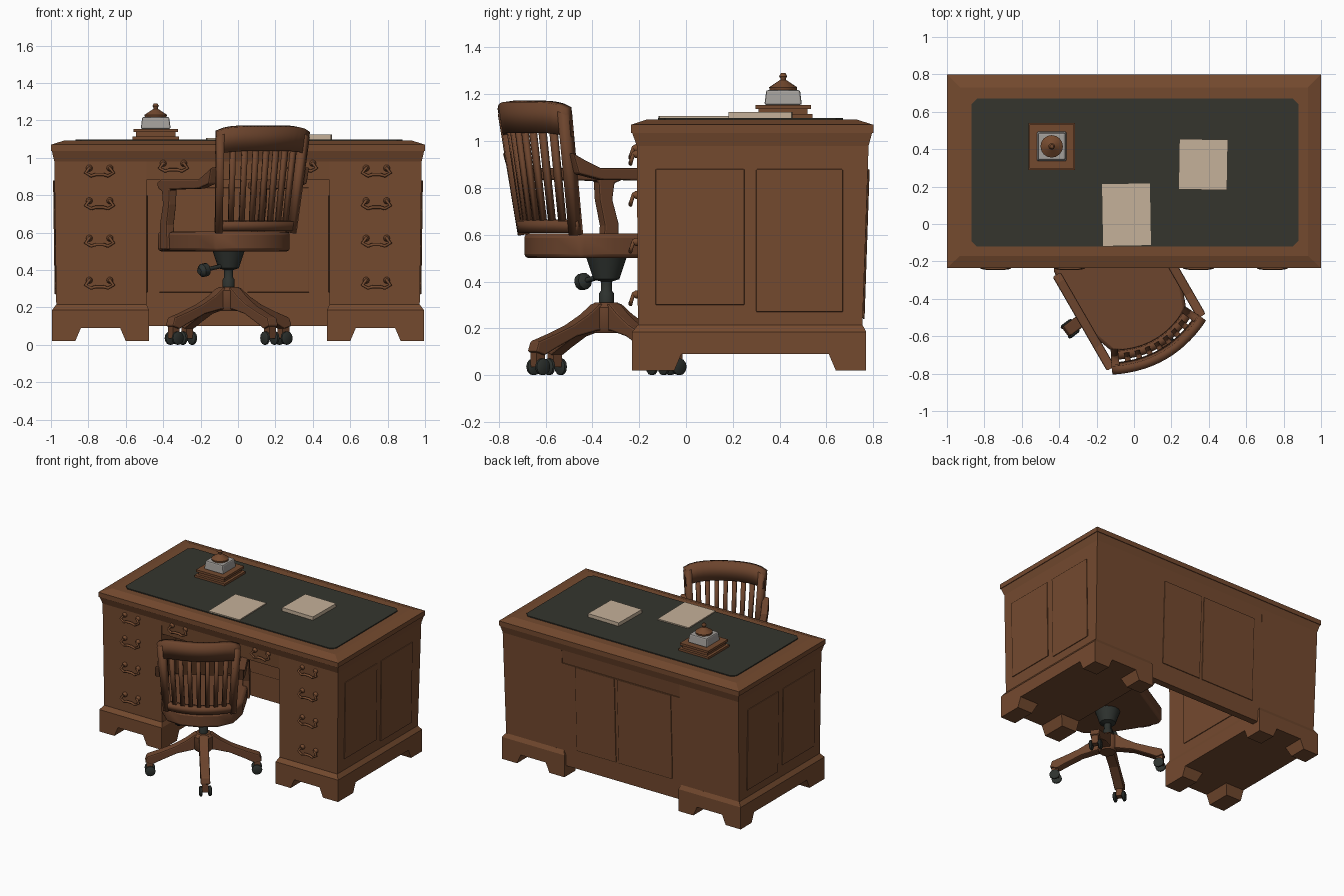
import bpy, bmesh
from math import pi, sin, cos, radians
from mathutils import Matrix, Vector

cube = bpy.data.objects.get("Cube")
if cube:
    bpy.data.objects.remove(cube, do_unlink=True)


def material(name, *rgb):
    m = bpy.data.materials.new(name)
    m.use_nodes = True
    m.diffuse_color = (*rgb, 1)
    m.node_tree.nodes["Principled BSDF"].inputs["Base Color"].default_value = (*rgb, 1)
    return m


WOOD = material("desk wood", .175, .068, .028)
CHAIR = material("chair wood", .15, .058, .026)
LEATHER = material("dark green leather", .035, .036, .027)
PAPER = material("cream paper", .56, .44, .32)
METAL = material("dark metal", .027, .032, .028)
GLASS = material("grey glass", .37, .35, .33)
ID = Matrix.Identity(4)


def finish(name, bm, mat, matrix=ID, bevel=0, smooth=False):
    bmesh.ops.recalc_face_normals(bm, faces=bm.faces)
    mesh = bpy.data.meshes.new(name)
    bm.to_mesh(mesh)
    bm.free()
    mesh.materials.append(mat)
    ob = bpy.data.objects.new(name, mesh)
    bpy.context.collection.objects.link(ob)
    ob.matrix_world = matrix
    if bevel:
        mod = ob.modifiers.new("bevel", "BEVEL")
        mod.width, mod.segments = bevel, 2
    if smooth:
        bpy.ops.object.select_all(action="DESELECT")
        ob.select_set(True)
        bpy.context.view_layer.objects.active = ob
        bpy.ops.object.shade_smooth_by_angle(angle=radians(40))
    return ob


def prism(name, base, z0, top, z1, mat=WOOD, **kw):
    """Tapered box between two rectangles (x0, x1, y0, y1)."""
    bm = bmesh.new()
    rings = []
    for (x0, x1, y0, y1), z in ((base, z0), (top or base, z1)):
        rings.append([bm.verts.new((x, y, z)) for x, y in
                      ((x0, y0), (x1, y0), (x1, y1), (x0, y1))])
    lo, hi = rings
    bm.faces.new(lo)
    bm.faces.new(hi)
    for i in range(4):
        j = (i + 1) % 4
        bm.faces.new((lo[i], lo[j], hi[j], hi[i]))
    return finish(name, bm, mat, **kw)


def extrude(name, points, direction, mat, **kw):
    """Flat outline of 3D points pushed along a direction."""
    bm = bmesh.new()
    face = bm.faces.new([bm.verts.new(p) for p in points])
    new = bmesh.ops.extrude_face_region(bm, geom=[face])["geom"]
    bmesh.ops.translate(bm, vec=direction,
                        verts=[v for v in new if isinstance(v, bmesh.types.BMVert)])
    return finish(name, bm, mat, **kw)


def lathe(name, profile, mat, matrix=ID, sides=16):
    """Turned part from (radius, height) pairs, capped at both ends."""
    bm = bmesh.new()
    rings = [[bm.verts.new((r * cos(2 * pi * i / sides), r * sin(2 * pi * i / sides), z))
              for i in range(sides)] for r, z in profile]
    for a, b in zip(rings, rings[1:]):
        for i in range(sides):
            j = (i + 1) % sides
            bm.faces.new((a[i], a[j], b[j], b[i]))
    bm.faces.new(rings[0])
    bm.faces.new(rings[-1])
    return finish(name, bm, mat, matrix, smooth=True)


def rod(name, points, radius, mat):
    """Round bar along a path."""
    cu = bpy.data.curves.new(name, "CURVE")
    cu.dimensions, cu.bevel_depth, cu.bevel_resolution = "3D", radius, 1
    cu.use_fill_caps = True
    sp = cu.splines.new("POLY")
    sp.points.add(len(points) - 1)
    for p, co in zip(sp.points, points):
        p.co = (*co, 1)
    cu.materials.append(mat)
    bpy.context.collection.objects.link(bpy.data.objects.new(name, cu))


def move(x, y, z):
    return Matrix.Translation((x, y, z))


# ---- desk carcass: pedestals, plinths and bracket feet ----
def span(s, a, b):
    return (a, b) if s > 0 else (-b, -a)


def back_y(z):
    return .75 + .03 * (z - .1) / .88


def side_x(z):
    return .97 + .012 * (z - .1) / .88


for s, side in ((-1, "right"), (1, "left")):
    prism(side + "_pedestal", (*span(s, .49, side_x(.1)), -.205, back_y(.1)), .1,
          (*span(s, .49, side_x(.98)), -.21, back_y(.98)), .98)
    prism(side + "_plinth", (*span(s, .475, .995), -.23, .77), .09,
          (*span(s, .475, .995), -.23, .77), .185)
    prism(side + "_plinth_moulding", (*span(s, .475, .995), -.23, .77), .185,
          (*span(s, .489, .972), -.206, .754), .215)
    for x0, x1, cut0, cut1 in ((.87, .995, .03, 0), (.475, .6, 0, .03)):
        for y0, y1, f, b in ((-.23, -.05, 0, .03), (.64, .77, .03, 0)):
            prism(side + "_foot", (*span(s, x0, x1), y0, y1), .02,
                  (*span(s, x0 - cut0, x1 + cut1), y0 - f, y1 + b), .09)
    # Panels on the outer end
    for y0, y1, z0 in ((-.13, .25, .3), (.3, .67, .27)):
        lo, hi = side_x(z0), side_x(.88)
        prism(side + "_end_panel", (*span(s, lo, lo + .008), y0, y1), z0,
              (*span(s, hi, hi + .008), y0, y1), .88, bevel=.005)
    prism(side + "_kneehole_panel", (*span(s, .482, .49), -.05, .6), .28, None, .8, bevel=.005)

prism("drawer_apron", (-.49, .49, -.205, .77), .88, (-.49, .49, -.21, back_y(.98)), .98)
prism("kneehole_back", (-.49, .49, .7, back_y(.1)), .1, (-.49, .49, .7, back_y(.88)), .88)
for x0, x1 in ((-.42, .03), (.05, .38)):
    prism("inner_back_panel", (x0, x1, .692, .7), .28, None, .84, bevel=.005)
    lo, hi = back_y(.24), back_y(.88)
    prism("outer_back_panel", (x0, x1, lo, lo + .008), .24,
          (x0, x1, hi, hi + .008), .88, bevel=.005)

# ---- desk top with moulded edge and leather inlay ----
rim = (-1, 1, -.235, .8)
prism("top_cornice", (-.982, .982, -.21, .78), .98, (-.995, .995, -.23, .795), 1.035)
prism("top_edge", rim, 1.035, None, 1.07)
prism("top_border", rim, 1.07, (-.93, .93, -.17, .73), 1.092)
corner = .03
x0, x1, y0, y1 = -.87, .88, -.12, .67
extrude("leather_inlay", [(x, y, 1.09) for x, y in (
    (x0 + corner, y0), (x1 - corner, y0), (x1, y0 + corner), (x1, y1 - corner),
    (x1 - corner, y1), (x0 + corner, y1), (x0, y1 - corner), (x0, y0 + corner))],
    (0, 0, .009), LEATHER)

# ---- bail handles on the drawers ----
spots = [(s * .74, z) for s in (-1, 1) for z in (.945, .77, .57, .345)]
for x, z in spots + [(-.345, .97), (.345, .97)]:
    for s in (-1, 1):
        lathe("handle_rosette", [(.018, 0), (.018, .01), (.009, .025)], WOOD,
              move(x + s * .055, -.205, z) @ Matrix.Rotation(pi / 2, 4, "X"), 10)
    rod("handle_bail", [(x + a, -.225 - d, z + b) for a, b, d in (
        (-.055, 0, 0), (-.075, -.025, .008), (-.045, -.042, .012), (-.02, -.034, .012),
        (.02, -.034, .012), (.045, -.042, .012), (.075, -.025, .008), (.055, 0, 0))],
        .009, WOOD)

# ---- inkwell and papers ----
ix, iy = -.44, .415


def square(r):
    return (ix - r, ix + r, iy - r, iy + r)


prism("inkwell_foot", square(.125), 1.095, None, 1.115)
prism("inkwell_tray", square(.105), 1.115, None, 1.138)
prism("inkwell_tray_rim", square(.118), 1.138, None, 1.155)
prism("inkwell_glass", square(.08), 1.155, square(.072), 1.218, GLASS, bevel=.008)
lathe("inkwell_lid", [(.058, 1.218), (.06, 1.23), (.03, 1.25), (.012, 1.262), (.012, 1.268),
                      (.017, 1.277), (.01, 1.29)], WOOD, move(ix, iy, 0))
for x, y, w, d, h, turn in ((-.04, .05, .128, .165, .008, 1), (.37, .318, .13, .135, .026, -1)):
    prism("paper_stack", (-w, w, -d, d), 0, None, h, PAPER,
          matrix=move(x, y, 1.099) @ Matrix.Rotation(radians(turn), 4, "Z"))

# ---- swivel base: hub, four arched legs, casters ----
cx, cy = -.05, -.34
leg = ((0, .31), (.06, .305), (.12, .26), (.2, .215), (.3, .175), (.385, .145), (.4, .1),
       (.35, .085), (.29, .115), (.18, .165), (.07, .19), (0, .19))
for k in range(4):
    place = move(cx, cy, 0) @ Matrix.Rotation(radians(37 + 90 * k), 4, "Z")
    extrude("base_leg", [(r, -.033, z) for r, z in leg], (0, .066, 0), CHAIR,
            matrix=place, bevel=.008)
    prism("caster_fork", (.345, .39, -.022, .022), .035, None, .1, CHAIR, matrix=place)
    for y in (-.043, .02):
        lathe("caster_wheel", [(.026, 0), (.036, .006), (.036, .018), (.026, .024)], METAL,
              place @ move(.365, y, .036) @ Matrix.Rotation(-pi / 2, 4, "X"), 12)
lathe("base_hub", [(.055, .18), (.07, .2), (.07, .29), (.05, .31)], CHAIR, move(cx, cy, 0))
lathe("swivel_column", [(.032, .3), (.032, .35), (.024, .36), (.024, .4), (.055, .41),
                        (.065, .44), (.085, .5)], METAL, move(cx, cy, 0))
knob = Vector((cx - .13, cy - .1, .4))
rod("tilt_rod", [(cx, cy, .43), knob], .012, METAL)
lathe("tilt_knob", [(.015, -.03), (.036, -.015), (.036, .015), (.018, .035)], METAL,
      Matrix.Translation(knob) @ Vector((-.13, -.1, -.03)).to_track_quat("Z", "Y")
      .to_matrix().to_4x4(), 10)

# ---- chair seat, arms and slatted back, all turned together ----
TURN = move(cx, cy, 0) @ Matrix.Rotation(radians(30), 4, "Z")
half = ((.24, .31), (.285, .27), (.29, .1), (.28, -.12), (.23, -.26), (.13, -.33))
outline = [*half, (0, -.35), *[(-x, y) for x, y in reversed(half)]]
extrude("seat", [(x, y, .5) for x, y in outline], (0, 0, .105), CHAIR,
        matrix=TURN, bevel=.018, smooth=True)

arm = ((-.34, .95), (-.28, .92), (-.2, .885), (.2, .885), (.245, .865), (.23, .835), (.19, .82),
       (.18, .75), (.21, .65), (.21, .51), (.13, .51), (.14, .64), (.115, .75), (.11, .83),
       (-.2, .835), (-.31, .86))
for s, side in ((-1, "right"), (1, "left")):
    extrude(side + "_arm", [(s * .28 - .025, y, z) for y, z in arm], (.05, 0, 0), CHAIR,
            matrix=TURN, bevel=.008)


def back_point(t, h):
    """Curved, leaning back: t runs across, h runs up."""
    return (t * (.24 + .04 * h), -.34 - .08 * h + .07 * t * t,
            .6 + .57 * h * (1 - .05 * t ** 6))


def band(name, t0, t1, h0, h1, thick, across=1):
    bm = bmesh.new()
    grid = [[bm.verts.new(back_point(t0 + (t1 - t0) * i / across, h)) for h in (h0, h1)]
            for i in range(across + 1)]
    for a, b in zip(grid, grid[1:]):
        bm.faces.new((a[0], b[0], b[1], a[1]))
    ob = finish(name, bm, CHAIR, TURN, smooth=True)
    mod = ob.modifiers.new("thickness", "SOLIDIFY")
    mod.thickness, mod.offset = thick, 0


band("back_top_rail", -1, 1, .77, 1, .045, 14)
band("back_bottom_rail", -1, 1, .02, .11, .045, 14)
for s in (-1, 1):
    band("back_stile", s * .86, s * 1, 0, .95, .05)
for i in range(7):
    t = -.69 + .23 * i
    band("back_slat", t - .055, t + .055, .09, .79, .02)
